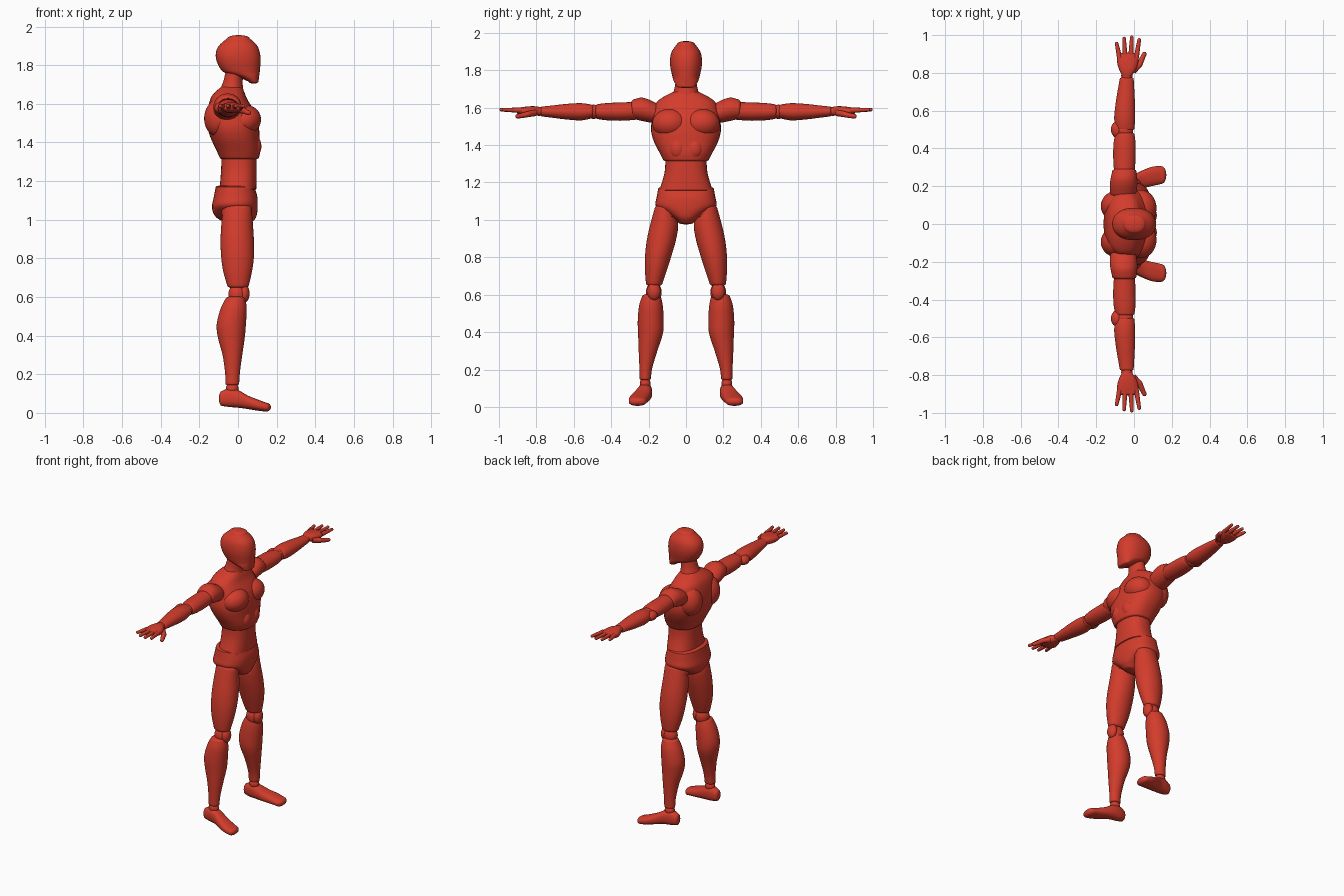
import bpy
import bmesh
from math import pi, sin, cos, radians
from mathutils import Vector, Matrix

cube = bpy.data.objects.get("Cube")
if cube:
    bpy.data.objects.remove(cube, do_unlink=True)

RED = (0.65, 0.045, 0.025, 1)
red = bpy.data.materials.new("warm red")
red.use_nodes = True
red.diffuse_color = RED
red.node_tree.nodes["Principled BSDF"].inputs["Base Color"].default_value = RED

SEGMENTS, STEPS = 36, 4
SIDES = (("left", 1), ("right", -1))


def finish(name, bm):
    """Turn a bmesh into a smooth red object."""
    bmesh.ops.recalc_face_normals(bm, faces=bm.faces)
    mesh = bpy.data.meshes.new(name)
    bm.to_mesh(mesh)
    bm.free()
    mesh.materials.append(red)
    obj = bpy.data.objects.new(name, mesh)
    bpy.context.collection.objects.link(obj)
    bpy.ops.object.select_all(action="DESELECT")
    obj.select_set(True)
    bpy.context.view_layer.objects.active = obj
    bpy.ops.object.shade_smooth_by_angle(angle=radians(40))
    return obj


def spline(rings):
    """Smoothly interpolated rings (Catmull-Rom)."""
    last = len(rings) - 1
    for i in range(last):
        p, q, r, s = (rings[min(max(i + k, 0), last)] for k in (-1, 0, 1, 2))
        for step in range(STEPS):
            t = step / STEPS
            yield [b + t * ((c - a) + t * ((2 * a - 5 * b + 4 * c - d)
                   + t * (3 * b - a - 3 * c + d))) / 2
                   for a, b, c, d in zip(p, q, r, s)]
    yield rings[-1]


def dome(ring, height):
    """Rings that round off an open end, from the rim to the pole."""
    t, a, b, c, d = ring
    for k in range(1, 6):
        angle = k * pi / 2 / 5.2
        f = cos(angle)
        ma, mc, ha, hc = (a + b) / 2, (c + d) / 2, (b - a) / 2 * f, (d - c) / 2 * f
        yield [t + height * sin(angle), ma - ha, ma + ha, mc - hc, mc + hc]


def loft(name, axis, rings, ends=(.01, .01), side=1, power=2.0):
    """Skin rings (position, low, high, low, high) along the given axis."""
    way = 1 if rings[-1][0] > rings[0][0] else -1
    full = list(dome(rings[0], -way * ends[0]))[::-1]
    full += list(spline(rings))
    full += list(dome(rings[-1], way * ends[1]))
    bm = bmesh.new()
    loops = []
    for t, a0, a1, b0, b1 in full:
        loop = []
        for k in range(SEGMENTS):
            c, s = cos(2 * pi * k / SEGMENTS), sin(2 * pi * k / SEGMENTS)
            u = abs(c) ** (2 / power) * (1 if c > 0 else -1)
            v = abs(s) ** (2 / power) * (1 if s > 0 else -1)
            a = (a0 + a1) / 2 + u * (a1 - a0) / 2
            b = (b0 + b1) / 2 + v * (b1 - b0) / 2
            x, y, z = {"x": (t, a, b), "y": (a, t, b), "z": (a, b, t)}[axis]
            loop.append(bm.verts.new((x, y * side, z)))
        loops.append(loop)
    for low, high in zip(loops, loops[1:]):
        for k in range(SEGMENTS):
            n = (k + 1) % SEGMENTS
            bm.faces.new((low[k], low[n], high[n], high[k]))
    bm.faces.new(loops[0])
    bm.faces.new(loops[-1])
    return finish(name, bm)


def centred(rings):
    """Expand (z, back, front, half width) to full rings."""
    return [(z, back, front, -w, w) for z, back, front, w in rings]


def ball(name, centre, radii, side=1, tilt=0):
    bm = bmesh.new()
    x, y, z = centre
    place = (Matrix.Translation((x, y * side, z)) @ Matrix.Rotation(radians(tilt), 4, "Y")
             @ Matrix.Diagonal((*radii, 1)))
    bmesh.ops.create_uvsphere(bm, u_segments=28, v_segments=18, radius=1, matrix=place)
    return finish(name, bm)


def digit(name, points, radius, side):
    """A tapering finger made of overlapping knuckle segments."""
    bm = bmesh.new()
    pts = [Vector((x, y * side, z)) for x, y, z in points]
    for i, (p, q) in enumerate(zip(pts, pts[1:])):
        r = radius * (1 - .12 * i)
        turn = (q - p).to_track_quat("Z", "Y").to_matrix().to_4x4()
        bmesh.ops.create_cone(bm, cap_ends=True, segments=14, radius1=r, radius2=r * .88,
                              depth=(q - p).length,
                              matrix=Matrix.Translation((p + q) / 2) @ turn)
        bmesh.ops.create_uvsphere(bm, u_segments=14, v_segments=8, radius=r * .88,
                                  matrix=Matrix.Translation(q))
    return finish(name, bm)


# Head and neck
loft("head", "z", centred([
    (1.94, -.055, .06, .048), (1.90, -.1, .1, .076), (1.86, -.115, .114, .085),
    (1.82, -.11, .117, .084), (1.78, -.09, .114, .076), (1.76, -.065, .112, .071),
    (1.74, .0, .109, .064), (1.715, .055, .106, .05)]), (.016, .01), power=2.2)
loft("neck", "z", centred([
    (1.79, -.06, .04, .055), (1.72, -.075, .024, .058), (1.66, -.1, .03, .075)]))

# Chest, waist and pelvis
loft("chest", "z", centred([
    (1.685, -.09, .02, .066), (1.655, -.125, .035, .125), (1.62, -.145, .05, .163),
    (1.55, -.16, .092, .18), (1.48, -.158, .108, .187), (1.42, -.14, .112, .172),
    (1.36, -.112, .116, .142), (1.32, -.094, .108, .122)]), (.008, .012), power=2.4)
loft("waist", "z", centred([
    (1.33, -.085, .095, .11), (1.25, -.088, .096, .115), (1.16, -.095, .095, .142)]),
    power=2.4)
loft("pelvis", "z", centred([
    (1.17, -.115, .085, .148), (1.12, -.125, .1, .157), (1.075, -.134, .102, .162),
    (1.04, -.13, .1, .115), (1.01, -.11, .092, .07), (.99, -.075, .075, .045)]),
    (.012, .014), power=2.4)

for label, side in SIDES:
    def part(name):
        return f"{label}_{name}"

    # Chest and back muscles
    ball(part("chest_muscle"), (.035, .085, 1.515), (.085, .096, .078), side, -18)
    ball(part("shoulder_blade"), (-.095, .095, 1.53), (.08, .08, .1), side, 8)
    ball(part("abdomen_muscle"), (.085, .045, 1.38), (.036, .045, .055), side)

    # Arm
    loft(part("shoulder"), "y", [
        (.16, -.125, .01, 1.515, 1.625), (.2, -.128, .017, 1.522, 1.644),
        (.24, -.124, .017, 1.53, 1.654), (.28, -.115, .012, 1.54, 1.644)],
        (.02, .018), side)
    loft(part("upper_arm"), "y", [
        (.27, -.105, .004, 1.535, 1.63), (.35, -.11, .008, 1.53, 1.628),
        (.43, -.108, .008, 1.533, 1.624), (.475, -.098, .002, 1.54, 1.618)],
        (.01, .014), side)
    ball(part("elbow"), (-.05, .495, 1.578), (.046, .04, .038), side)
    ball(part("elbow_cap"), (-.088, .5, 1.578), (.034, .044, .03), side)
    loft(part("forearm"), "y", [
        (.505, -.097, .002, 1.543, 1.616), (.56, -.105, .006, 1.532, 1.624),
        (.64, -.097, .005, 1.537, 1.62), (.72, -.084, .001, 1.547, 1.611),
        (.77, -.075, -.002, 1.553, 1.606)], (.014, .008), side)
    ball(part("wrist"), (-.038, .785, 1.58), (.03, .03, .024), side)

    # Hand
    loft(part("palm"), "y", [
        (.79, -.066, -.008, 1.56, 1.605), (.82, -.08, .012, 1.555, 1.608),
        (.86, -.09, .023, 1.556, 1.605), (.895, -.088, .023, 1.566, 1.6)],
        (.012, .012), side, 2.5)
    fingers = (("little", -.076, .955), ("ring", -.047, .982),
               ("middle", -.017, .988), ("index", .012, .975))
    for finger, x, tip in fingers:
        spread = (x + .032) * .12
        path = [(x + spread * k, .88 + (tip - .88) * k / 3, 1.586 + .001 * k)
                for k in range(4)]
        digit(part(finger + "_finger"), path, .0145, side)
    digit(part("thumb"), [(-.005, .81, 1.572), (.03, .845, 1.565),
                          (.043, .875, 1.558), (.055, .9, 1.554)], .018, side)

    # Leg
    ball(part("hip"), (-.008, .1, 1.04), (.078, .062, .062), side)
    loft(part("thigh"), "z", [
        (1.06, -.075, .07, .065, .168), (.98, -.086, .077, .042, .19),
        (.9, -.09, .082, .052, .208), (.82, -.088, .083, .074, .218),
        (.74, -.078, .074, .099, .22), (.66, -.056, .056, .126, .214)],
        (.025, .018), side)
    ball(part("knee"), (-.004, .172, .613), (.046, .042, .055), side)
    ball(part("kneecap"), (.032, .172, .618), (.028, .036, .048), side)
    loft(part("shin"), "z", [
        (.59, -.065, .038, .134, .235), (.54, -.09, .045, .124, .251),
        (.46, -.11, .041, .119, .258), (.39, -.104, .035, .124, .256),
        (.3, -.08, .022, .153, .253), (.21, -.067, .01, .18, .249),
        (.15, -.065, .006, .188, .248)], (.016, .008), side)
    ball(part("ankle"), (-.03, .218, .125), (.033, .029, .033), side)

    # Foot
    loft(part("foot"), "x", [
        (-.085, .19, .245, .037, .112), (-.05, .182, .254, .031, .126),
        (0, .182, .264, .027, .118), (.05, .19, .286, .02, .09),
        (.1, .202, .304, .012, .07), (.145, .212, .306, .006, .053)],
        (.014, .026), side, 2.4)
